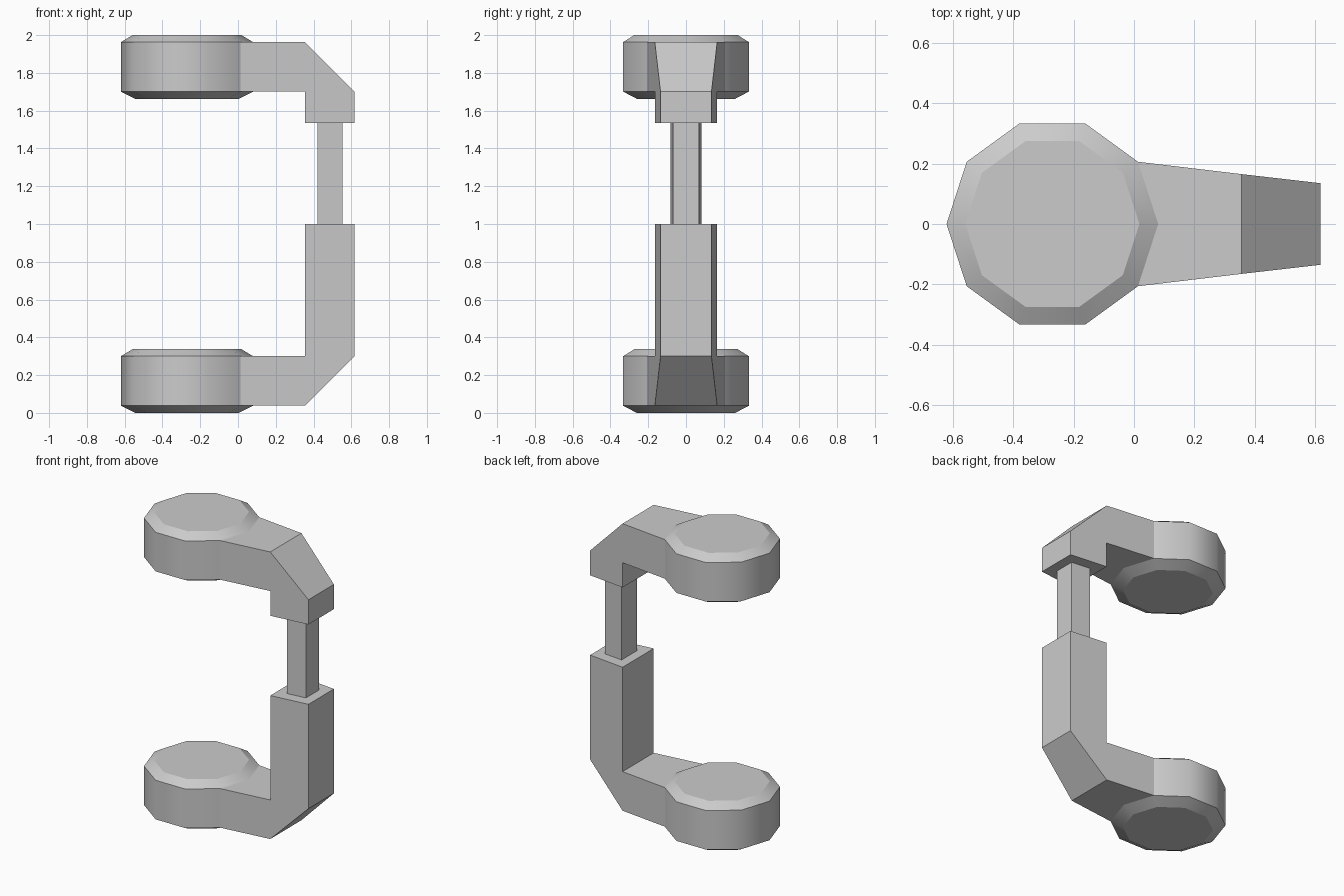
import bpy, bmesh, math

if "Cube" in bpy.data.objects:
    bpy.data.objects.remove(bpy.data.objects["Cube"])

CX, R, N = -0.27, 0.35, 10
X_IN, X_OUT = 0.355, 0.617        # inner and outer side of the upright


def half_width(x):
    """The arm narrows evenly away from the disc."""
    return 0.165 - (x - X_IN) * 0.115


def finish(bm, name):
    bmesh.ops.recalc_face_normals(bm, faces=bm.faces)
    mesh = bpy.data.meshes.new(name)
    bm.to_mesh(mesh)
    bm.free()
    obj = bpy.data.objects.new(name, mesh)
    bpy.context.collection.objects.link(obj)
    return obj


def bracket(name, z0, arm_edge, bend_edge, arm_inner, end):
    """Chamfered ten-sided disc with an angled arm growing out of it."""
    bm = bmesh.new()
    # disc rings, from bottom to top
    rings = []
    for r, z in ((0.274, 0), (R, 0.038), (R, 0.30), (0.288, 0.337)):
        rings.append([bm.verts.new((CX + r * math.cos(math.tau * i / N),
                                    r * math.sin(math.tau * i / N), z0 + z))
                      for i in range(N)])
    bm.faces.new(rings[0][::-1])
    bm.faces.new(rings[3])
    for k in range(3):
        for i in range(N):
            if k == 1 and i in (0, N - 1):
                continue              # opening where the arm joins
            j = (i + 1) % N
            f = bm.faces.new((rings[k][i], rings[k][j],
                              rings[k + 1][j], rings[k + 1][i]))
            f.smooth = True

    # arm: pairs of points at -y and +y
    def pair(x, z):
        w = half_width(x)
        return bm.verts.new((x, -w, z)), bm.verts.new((x, w, z))

    outer, inner = (rings[1], rings[2]) if end > arm_inner else (rings[2], rings[1])
    a = pair(X_IN, arm_edge)
    b = pair(X_OUT, bend_edge)
    c = pair(X_OUT, end)
    d = pair(X_IN, end)
    e = pair(X_IN, arm_inner)
    for p, q in ((a, b), (b, c), (c, d), (d, e)):
        bm.faces.new((p[0], q[0], q[1], p[1]))
    for ring, p in ((outer, a), (inner, e)):
        bm.faces.new((ring[1], ring[0], ring[N - 1], p[0], p[1]))
    for s, i in ((0, N - 1), (1, 1)):
        bm.faces.new((outer[i], a[s], e[s], inner[i]))
        bm.faces.new((a[s], b[s], e[s]))
        bm.faces.new((b[s], c[s], d[s], e[s]))

    # only the edges running round the disc are soft
    for ed in bm.edges:
        ed.smooth = (abs(ed.verts[0].co.z - ed.verts[1].co.z) > 0.01
                     and all(f.smooth for f in ed.link_faces))
    return finish(bm, name)


bracket("lower_bracket", 0.0, 0.038, 0.30, 0.30, 1.0)
bracket("upper_bracket", 1.663, 1.963, 1.701, 1.701, 1.535)

# slim tapered post joining the brackets
bm = bmesh.new()
base = bm.faces.new([bm.verts.new((x, y, 1.0)) for x, y in
                     ((0.42, -0.083), (0.552, -0.068), (0.552, 0.068), (0.42, 0.083))])
top = bmesh.ops.extrude_face_region(bm, geom=[base], use_keep_orig=True)["geom"]
bmesh.ops.translate(bm, vec=(0, 0, 0.535),
                    verts=[v for v in top if isinstance(v, bmesh.types.BMVert)])
finish(bm, "connecting_post")
